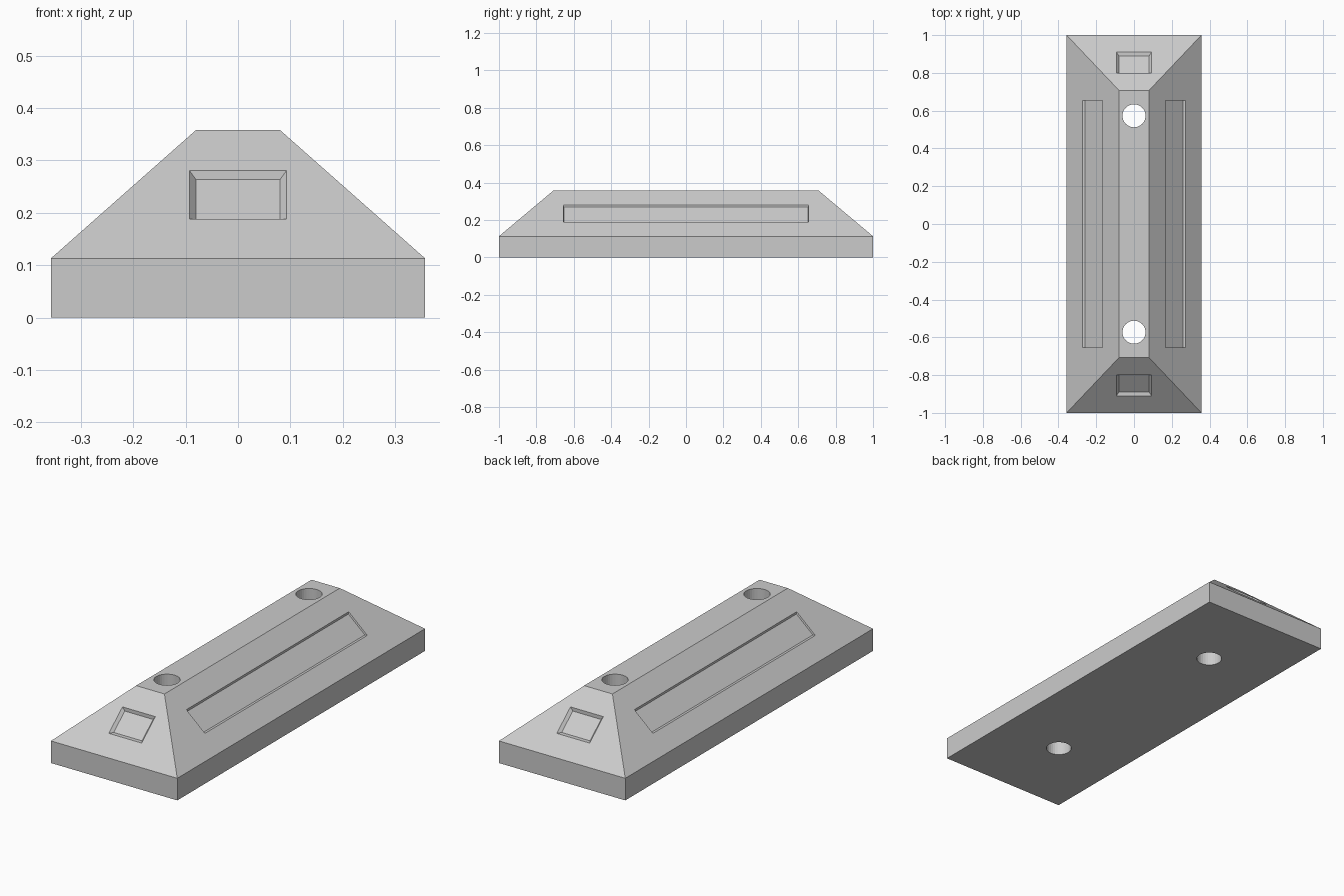
import bpy
import bmesh
from mathutils import Matrix, Vector

HALF_W, HALF_L = 0.357, 1.0        # base footprint
TOP_W, TOP_L = 0.08, 0.708         # flat ridge
BASE_Z, TOP_Z = 0.113, 0.358
SLOT_LOW, SLOT_HIGH = 0.188, 0.281

cube = bpy.data.objects.get("Cube")
if cube:
    bpy.data.objects.remove(cube, do_unlink=True)

grey = bpy.data.materials.new("plain grey")
grey.use_nodes = True
grey.diffuse_color = (0.6, 0.6, 0.6, 1)
grey.node_tree.nodes["Principled BSDF"].inputs["Base Color"].default_value = (0.6, 0.6, 0.6, 1)


def add_object(name, bm):
    bmesh.ops.recalc_face_normals(bm, faces=bm.faces)
    mesh = bpy.data.meshes.new(name)
    bm.to_mesh(mesh)
    bm.free()
    mesh.materials.append(grey)
    obj = bpy.data.objects.new(name, mesh)
    bpy.context.collection.objects.link(obj)
    return obj


def loft(name, rings):
    """Closed solid through a stack of four-point rings."""
    bm = bmesh.new()
    loops = [[bm.verts.new(p) for p in ring] for ring in rings]
    for low, high in zip(loops, loops[1:]):
        for i in range(4):
            j = (i + 1) % 4
            bm.faces.new((low[i], low[j], high[j], high[i]))
    bm.faces.new(loops[0])
    bm.faces.new(loops[-1])
    return add_object(name, bm)


def rectangle(x, y, z):
    return [(-x, -y, z), (x, -y, z), (x, y, z), (-x, y, z)]


def slot_cutter(name, angle, reach, ridge, half, depth, taper):
    """Block sunk into a sloping face: level lower wall, upright upper wall."""
    def out(z):
        return reach + (ridge - reach) * (z - BASE_Z) / (TOP_Z - BASE_Z)

    shift = depth * (reach - ridge) / (TOP_Z - BASE_Z)
    low, high = out(SLOT_LOW), out(SLOT_HIGH)
    mouth = [Vector(p) for p in ((-half, -low, SLOT_LOW), (half, -low, SLOT_LOW),
                                 (half, -high, SLOT_HIGH), (-half, -high, SLOT_HIGH))]
    inner = half - taper
    floor = [Vector(p) for p in ((-inner, shift - low, SLOT_LOW), (inner, shift - low, SLOT_LOW),
                                 (inner, -high, SLOT_HIGH - depth),
                                 (-inner, -high, SLOT_HIGH - depth))]
    # Carry the walls on past the surface
    outside = [m * 2 - f for m, f in zip(mouth, floor)]
    turn = Matrix.Rotation(angle, 3, 'Z')
    return loft(name, [[turn @ p for p in ring] for ring in (floor, outside)])


def hole_cutter(name, y):
    bm = bmesh.new()
    bmesh.ops.create_cone(bm, cap_ends=True, segments=32, radius1=0.061, radius2=0.061,
                          depth=1, matrix=Matrix.Translation((0, y, TOP_Z / 2)))
    return add_object(name, bm)


# Bevelled block
body = loft("bevelled_block", [rectangle(HALF_W, HALF_L, 0),
                               rectangle(HALF_W, HALF_L, BASE_Z),
                               rectangle(TOP_W, TOP_L, TOP_Z)])

# End recesses, long side recesses and bolt holes
quarter = 1.5707963
cutters = []
for k, side in enumerate(("front", "left", "back", "right")):
    if k % 2:
        cutters.append(slot_cutter(side + "_slot", k * quarter, HALF_W, TOP_W, 0.655, 0.011, 0.002))
    else:
        cutters.append(slot_cutter(side + "_slot", k * quarter, HALF_L, TOP_L, 0.093, 0.018, 0.013))
cutters += [hole_cutter("front_hole", -0.573), hole_cutter("back_hole", 0.573)]

bpy.context.view_layer.objects.active = body
for cutter in cutters:
    cutter.hide_render = True
    cut = body.modifiers.new(cutter.name, 'BOOLEAN')
    cut.operation = 'DIFFERENCE'
    cut.solver = 'EXACT'
    cut.object = cutter
    bpy.ops.object.modifier_apply(modifier=cut.name)
    bpy.data.objects.remove(cutter, do_unlink=True)
